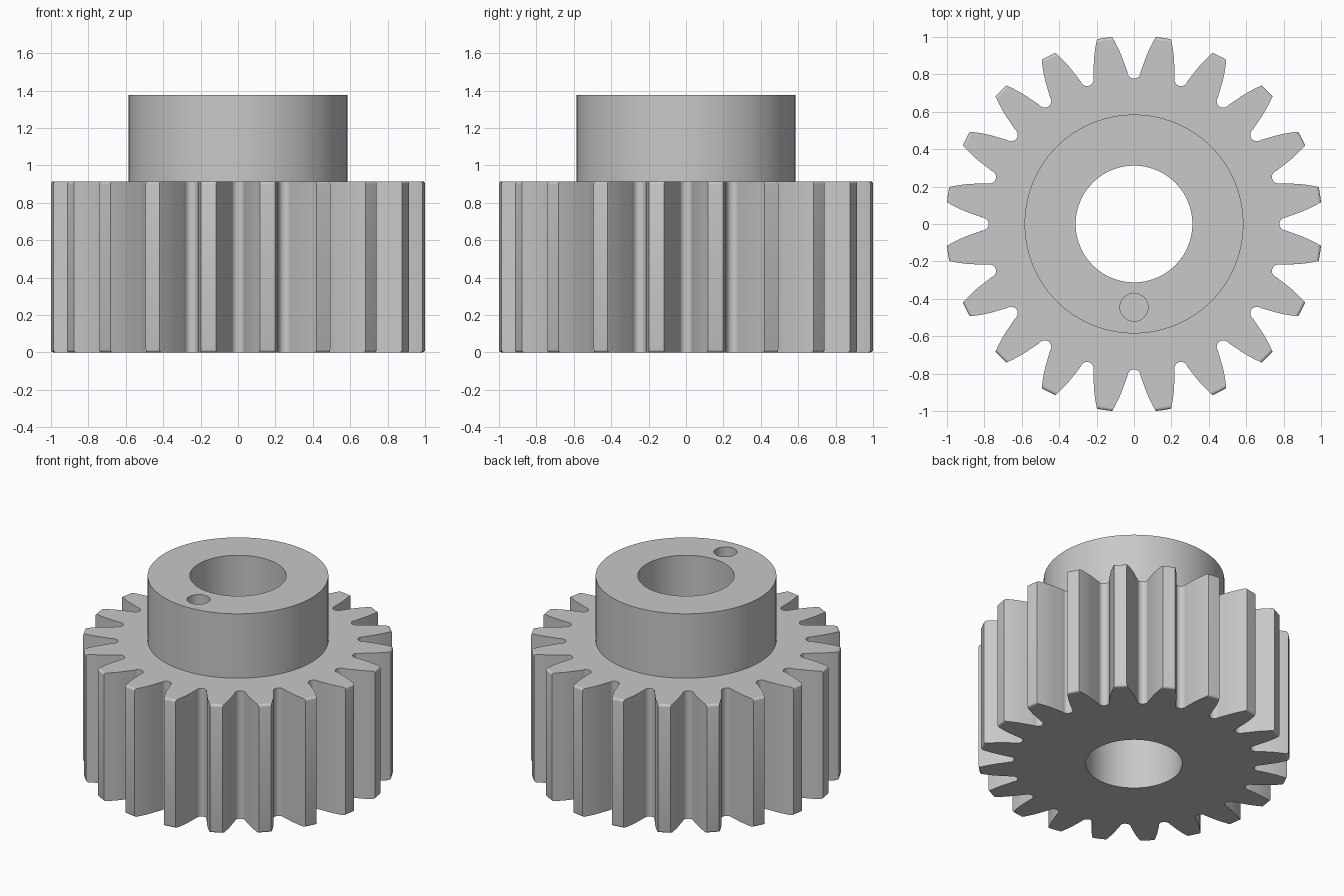
import bpy, bmesh, math

if "Cube" in bpy.data.objects:
    bpy.data.objects.remove(bpy.data.objects["Cube"])

TEETH = 20
TIP_R = 1.007                 # tooth tip radius
FILLET = 0.015                # rounding at both ends of the tooth tips
GEAR_H, HUB_H = 0.915, 1.375
HUB_R, BORE_R = 0.585, 0.312
SLOT_C, SLOT_R = 0.812, 0.035  # rounded slot at the tooth root
# half-width of the tooth gap at several radii (flank curve)
FLANK = [(0.835, 0.043), (0.86, 0.052), (0.886, 0.061), (0.915, 0.072),
         (0.94, 0.083), (0.965, 0.095), (0.985, 0.105)]


def half_gap(tip):
    """(angle, radius) from gap centre to tooth centre."""
    pts = []
    for i in range(6):
        a = math.radians(90 * i / 5)
        x, y = SLOT_C - SLOT_R * math.cos(a), SLOT_R * math.sin(a)
        pts.append((math.atan2(y, x), math.hypot(x, y)))
    pts += [(math.asin(w / r), r) for r, w in FLANK]
    w = 0.105 + (tip - 0.985) * (0.117 - 0.105) / (TIP_R - 0.985)
    pts.append((math.asin(w / tip), tip))
    pts.append((math.pi / TEETH, tip))
    return pts


def outline(tip):
    half = half_gap(tip)
    gap = [(-a, r) for a, r in half[:0:-1]] + half[:-1]
    return [(a + k * 2 * math.pi / TEETH, r) for k in range(TEETH) for a, r in gap]


BASE = outline(TIP_R)


def toothed(tip, z):
    return [(r * math.cos(a), r * math.sin(a), z) for a, r in outline(tip)]


def circle(rad, z):
    return [(rad * math.cos(a), rad * math.sin(a), z) for a, _ in BASE]


# Ring stack: toothed wall with rounded tips, hub, bore
steps = [math.radians(90 * i / 4) for i in range(5)]
rings = [toothed(TIP_R - FILLET * (1 - math.sin(t)), FILLET * (1 - math.cos(t))) for t in steps]
rings += [toothed(TIP_R - FILLET * (1 - math.cos(t)), GEAR_H - FILLET * (1 - math.sin(t))) for t in steps]
# keep the end faces flat and let only the tips round over
for i, ring in enumerate(rings):
    if i in (0, 9):
        z = 0 if i == 0 else GEAR_H
        rings[i] = [(x, y, z) for x, y, _ in ring]
rings += [circle(HUB_R, GEAR_H), circle(HUB_R, HUB_H), circle(BORE_R, HUB_H), circle(BORE_R, 0)]

# End layers: only tip vertices follow the fillet height, the rest sit on the end plane
for i in range(10):
    end = 0 if i < 5 else GEAR_H
    wall = FILLET if i < 5 else GEAR_H - FILLET
    new = []
    for x, y, z in rings[i]:
        if math.hypot(x, y) < 0.986:
            # spread the wall rows evenly so the flank stays straight to the end
            t = i / 4 if i < 5 else (9 - i) / 4
            z = end + (wall - end) * t
        new.append((x, y, z))
    rings[i] = new

bm = bmesh.new()
loops = [[bm.verts.new(p) for p in ring] for ring in rings]
n = len(BASE)
for k in range(len(loops)):
    a, b = loops[k], loops[(k + 1) % len(loops)]
    for i in range(n):
        j = (i + 1) % n
        bm.faces.new((a[i], a[j], b[j], b[i]))
bmesh.ops.recalc_face_normals(bm, faces=bm.faces)
mesh = bpy.data.meshes.new("pinion_gear")
bm.to_mesh(mesh)
bm.free()
gear = bpy.data.objects.new("pinion_gear", mesh)
bpy.context.collection.objects.link(gear)

steel = bpy.data.materials.new("plain grey")
steel.diffuse_color = (0.58, 0.58, 0.58, 1)
steel.use_nodes = True
steel.node_tree.nodes["Principled BSDF"].inputs["Base Color"].default_value = steel.diffuse_color
mesh.materials.append(steel)

# Blind pin hole in the hub face
bpy.ops.mesh.primitive_cylinder_add(vertices=40, radius=0.075, depth=0.6,
                                    location=(0, -0.445, GEAR_H + 0.3))
cutter = bpy.context.object
cutter.name = "pin_hole_cutter"
cutter.hide_render = True
cutter.data.materials.append(steel)
cut = gear.modifiers.new("pin_hole", 'BOOLEAN')
cut.operation, cut.solver, cut.object = 'DIFFERENCE', 'EXACT', cutter
bpy.ops.object.select_all(action='DESELECT')
gear.select_set(True)
bpy.context.view_layer.objects.active = gear
bpy.ops.object.modifier_apply(modifier="pin_hole")
bpy.data.objects.remove(cutter)

# Smooth walls, flat end faces
bpy.ops.object.shade_smooth_by_angle(angle=math.radians(28))
for f in gear.data.polygons:
    if abs(f.normal.z) > 0.995:
        f.use_smooth = False
